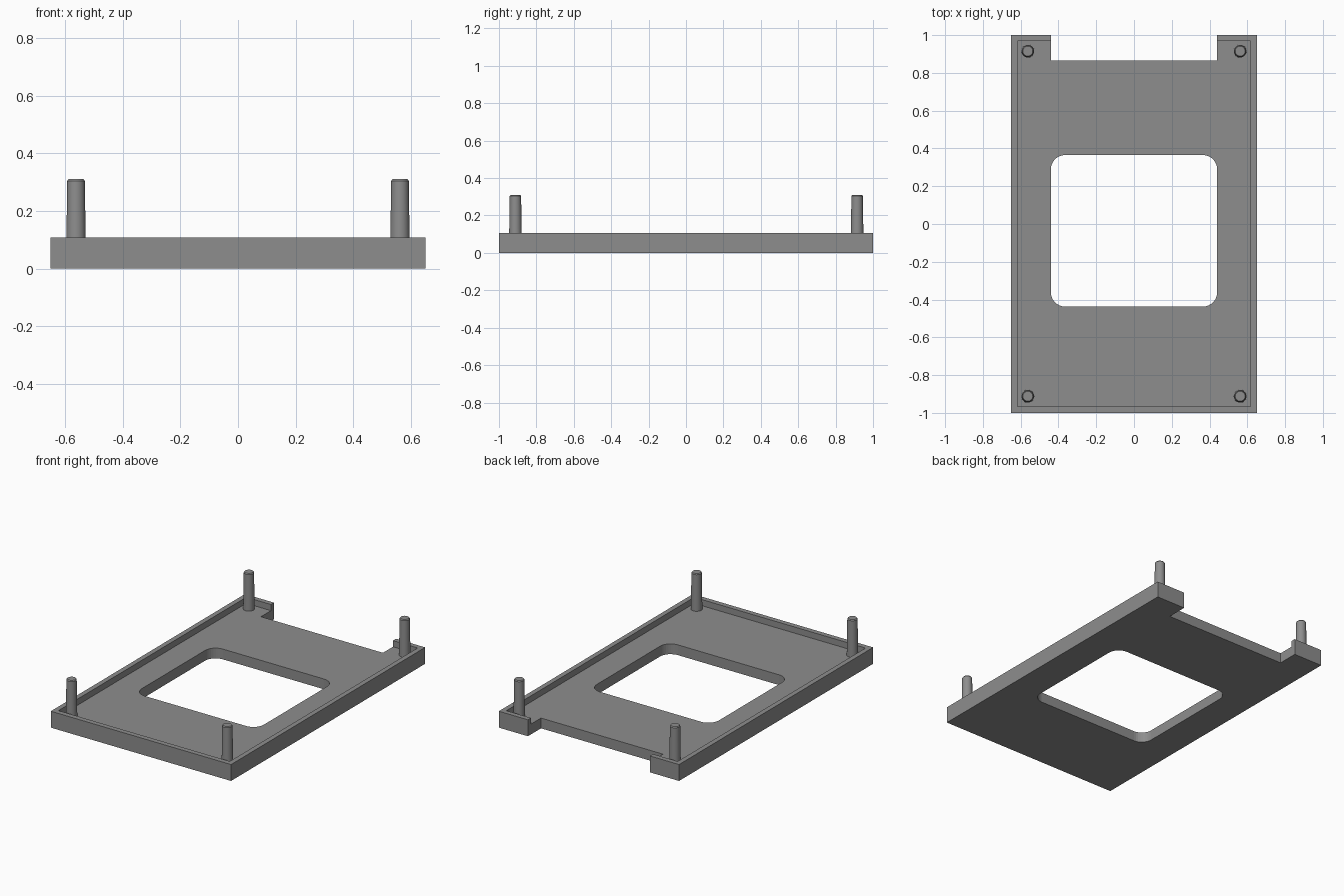
import bpy, bmesh, math

if "Cube" in bpy.data.objects:
    bpy.data.objects.remove(bpy.data.objects["Cube"])

RIM_TOP, FLOOR_TOP, POST_TOP = 0.107, 0.067, 0.31

grey = bpy.data.materials.new("mid_grey")
grey.diffuse_color = (0.27, 0.27, 0.27, 1)
grey.use_nodes = True
grey.node_tree.nodes["Principled BSDF"].inputs["Base Color"].default_value = grey.diffuse_color


def add_object(name, bm):
    bmesh.ops.recalc_face_normals(bm, faces=bm.faces)
    mesh = bpy.data.meshes.new(name)
    bm.to_mesh(mesh)
    bm.free()
    mesh.materials.append(grey)
    obj = bpy.data.objects.new(name, mesh)
    bpy.context.collection.objects.link(obj)
    return obj


def block(name, x0, x1, y0, y1, z0, z1, radius=0, steps=8):
    """Extruded rectangle, with optional rounded vertical corners."""
    bm = bmesh.new()
    pts = []
    corners = [(x1, y1, -1, -1), (x0, y1, 1, -1), (x0, y0, 1, 1), (x1, y0, -1, 1)]
    for i, (x, y, sx, sy) in enumerate(corners):
        for k in range(steps + 1 if radius else 1):
            a = math.pi / 2 * (i + k / steps)
            pts.append((x + radius * (sx + math.cos(a)),
                        y + radius * (sy + math.sin(a))) if radius else (x, y))
    base = bm.faces.new([bm.verts.new((x, y, z0)) for x, y in pts])
    top = bmesh.ops.extrude_face_region(bm, geom=[base])["geom"]
    verts = [g for g in top if isinstance(g, bmesh.types.BMVert)]
    bmesh.ops.translate(bm, vec=(0, 0, z1 - z0), verts=verts)
    return add_object(name, bm)


def cut(target, cutter):
    mod = target.modifiers.new(cutter.name, "BOOLEAN")
    mod.operation, mod.solver, mod.object = "DIFFERENCE", "EXACT", cutter
    bpy.context.view_layer.objects.active = target
    bpy.ops.object.modifier_apply(modifier=mod.name)
    bpy.data.objects.remove(cutter)


# Tray: shallow pocket inside a rim, rounded window and rear notch
tray = block("tray", -0.65, 0.65, -1, 1, 0, RIM_TOP)
cut(tray, block("pocket", -0.618, 0.618, -0.967, 0.968, FLOOR_TOP, 0.3))
cut(tray, block("window", -0.44, 0.44, -0.437, 0.365, -0.1, 0.3, radius=0.075))
cut(tray, block("rear_notch", -0.44, 0.44, 0.865, 1.2, -0.1, 0.3))

# Corner posts: tapered pegs with a small chamfer at the tip
profile = [(0.034, FLOOR_TOP - 0.005), (0.0305, POST_TOP - 0.006), (0.026, POST_TOP)]
SIDES = 32
for y, end in ((-0.912, "front"), (0.915, "back")):
    for x, side in ((-0.562, "left"), (0.562, "right")):
        bm = bmesh.new()
        rings = [[bm.verts.new((x + r * math.cos(2 * math.pi * k / SIDES),
                                y + r * math.sin(2 * math.pi * k / SIDES), z))
                  for k in range(SIDES)] for r, z in profile]
        for low, high in zip(rings, rings[1:]):
            for k in range(SIDES):
                n = (k + 1) % SIDES
                bm.faces.new((low[k], low[n], high[n], high[k]))
        bm.faces.new(rings[0])
        bm.faces.new(rings[-1])
        post = add_object(f"{end}_{side}_post", bm)
        bpy.ops.object.select_all(action="DESELECT")
        post.select_set(True)
        bpy.context.view_layer.objects.active = post
        bpy.ops.object.shade_smooth_by_angle(angle=math.radians(30))
